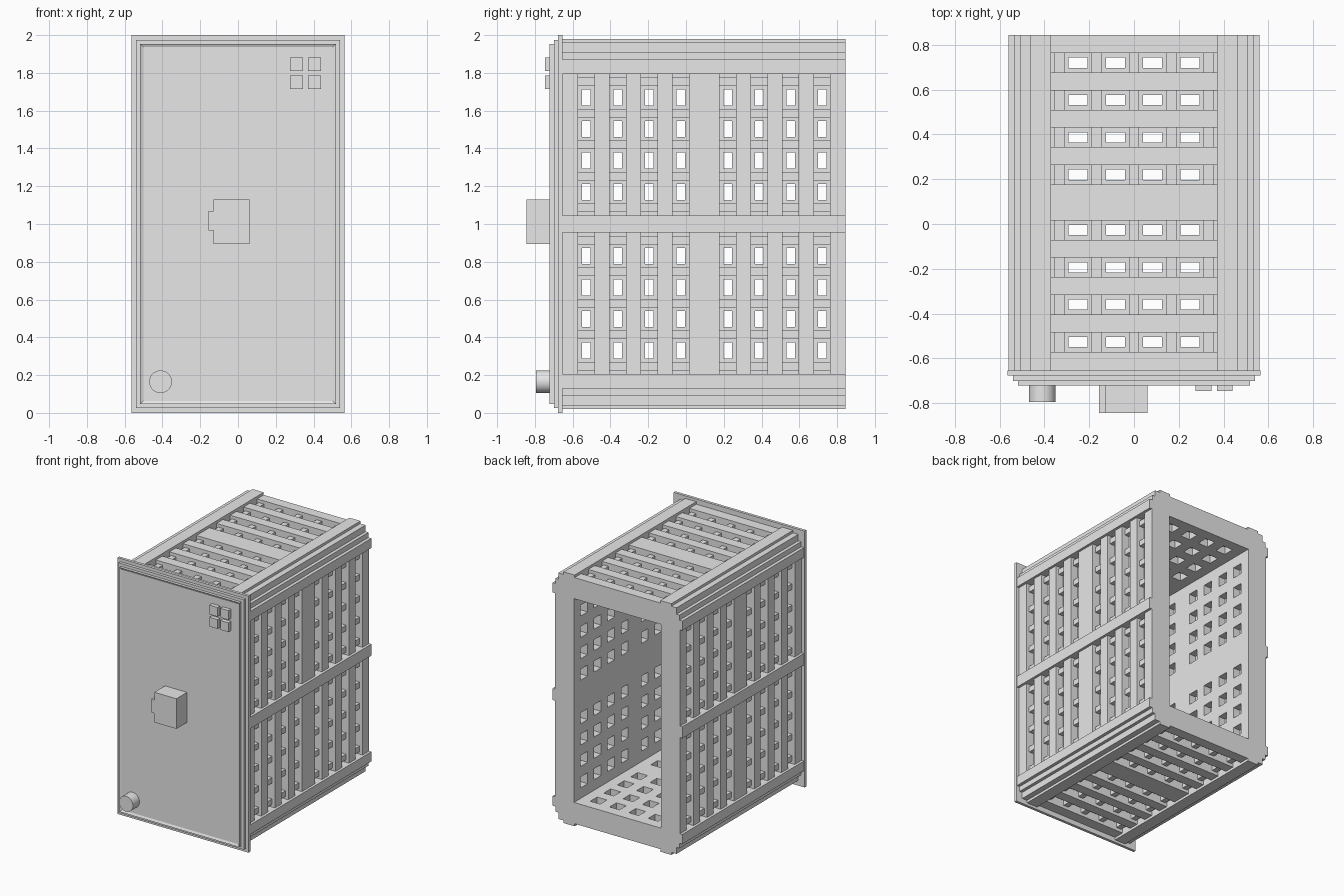
import bpy
import bmesh
from math import pi
from mathutils import Matrix, Vector

if "Cube" in bpy.data.objects:
    bpy.data.objects.remove(bpy.data.objects["Cube"], do_unlink=True)

GREY = bpy.data.materials.new("light_grey")
GREY.use_nodes = True
GREY.diffuse_color = (0.8, 0.8, 0.8, 1)
GREY.node_tree.nodes["Principled BSDF"].inputs["Base Color"].default_value = (0.8, 0.8, 0.8, 1)

FRONT, BACK = -0.655, 0.845
PITCH, HOLE, HALF = 0.1667, 0.085, 0.375
ROWS = [start + i * PITCH for start in (-0.527, 0.22) for i in range(4)]
COLS = [(i - 1.5) * PITCH for i in range(4)]


def finish(bm, name):
    bmesh.ops.recalc_face_normals(bm, faces=bm.faces)
    mesh = bpy.data.meshes.new(name)
    bm.to_mesh(mesh)
    bm.free()
    mesh.materials.append(GREY)
    ob = bpy.data.objects.new(name, mesh)
    bpy.context.collection.objects.link(ob)
    return ob


def add_box(bm, x, y, z):
    lo, hi = Vector((x[0], y[0], z[0])), Vector((x[1], y[1], z[1]))
    size = Matrix.Diagonal((*(hi - lo), 1))
    bmesh.ops.create_cube(bm, size=1, matrix=Matrix.Translation((lo + hi) / 2) @ size)


def box(name, x, y, z):
    bm = bmesh.new()
    add_box(bm, x, y, z)
    return finish(bm, name)


def prism(name, outline, y0, y1):
    """Extrude an x-z outline along y."""
    bm = bmesh.new()
    face = bm.faces.new([bm.verts.new((x, y0, z)) for x, z in outline])
    new = bmesh.ops.extrude_face_region(bm, geom=[face])["geom"]
    verts = [g for g in new if isinstance(g, bmesh.types.BMVert)]
    bmesh.ops.translate(bm, verts=verts, vec=(0, y1 - y0, 0))
    return finish(bm, name)


def spans(centres, width):
    return [(c - width / 2, c + width / 2) for c in centres]


def add_pierced_plate(bm, hole_v, w0, w1):
    """Plate with a grid of rectangular holes, square to w."""
    us = [-HALF] + [e for s in spans(COLS, HOLE) for e in s] + [HALF]
    vs = [FRONT] + [e for s in spans(ROWS, hole_v) for e in s] + [BACK]
    grid = [[bm.verts.new((u, v, w0)) for v in vs] for u in us]
    faces = []
    for i in range(len(us) - 1):
        for j in range(len(vs) - 1):
            if not (i % 2 and j % 2):
                faces.append(bm.faces.new((grid[i][j], grid[i + 1][j],
                                           grid[i + 1][j + 1], grid[i][j + 1])))
    new = bmesh.ops.extrude_face_region(bm, geom=faces)["geom"]
    verts = [g for g in new if isinstance(g, bmesh.types.BMVert)]
    bmesh.ops.translate(bm, verts=verts, vec=(0, 0, w1 - w0))


def vent_panel(name, location, angle):
    """Slatted wall: pierced lining, slats outside, short bars in the slots."""
    bm = bmesh.new()
    add_pierced_plate(bm, HOLE, 0, 0.06)
    add_pierced_plate(bm, 0.045, 0.06, 0.10)
    slots = spans(ROWS, 0.087)
    starts = [FRONT] + [s[1] for s in slots]
    ends = [s[0] for s in slots] + [BACK]
    for v in zip(starts, ends):
        add_box(bm, (-HALF, HALF), v, (0.10, 0.165))
    for v in slots:
        for i in range(-2, 3):
            u = i * PITCH
            add_box(bm, (u - 0.022, u + 0.022), v, (0.10, 0.14))
    bm.transform(Matrix.Translation(location) @ Matrix.Rotation(angle, 4, "Y"))
    return finish(bm, name)


# Slatted walls
vent_panel("top_vent", (0, 0, 1.795), 0)
vent_panel("bottom_vent", (0, 0, 0.205), pi)
for side, sx in (("left", 1), ("right", -1)):
    for level, z in (("lower", 0.58), ("upper", 1.42)):
        vent_panel(f"{side}_{level}_vent", (sx * HALF, 0, z), sx * pi / 2)
    # Rail between the two side panels
    box(f"{side}_middle_rail", sorted((sx * HALF, sx * 0.56)), (FRONT, BACK), (0.955, 1.045))

# Stepped corner posts, as heights above and below the middle
STEPS = [(0.37, 0.795), (0.37, 0.98), (0.465, 0.98), (0.465, 0.96), (0.51, 0.96),
         (0.51, 0.91), (0.535, 0.91), (0.535, 0.87), (0.56, 0.87), (0.56, 0.795)]
for side, sx in (("left", 1), ("right", -1)):
    for level, sz in (("top", 1), ("bottom", -1)):
        prism(f"{side}_{level}_corner", [(sx * x, 1 + sz * z) for x, z in STEPS], FRONT, BACK)

# Stepped front door with a shallow recessed field
box("door_back_plate", (-0.565, 0.565), (-0.677, FRONT), (0, 2))
box("door_middle_plate", (-0.54, 0.54), (-0.70, -0.677), (0.025, 1.975))
bm = bmesh.new()
add_box(bm, (-0.518, 0.518), (-0.722, -0.70), (0.047, 1.953))
bm.normal_update()
field = [f for f in bm.faces if f.normal.y < -0.9]
bmesh.ops.inset_region(bm, faces=field, thickness=0.024)
bmesh.ops.translate(bm, verts=field[0].verts, vec=(0, 0.008, 0))
finish(bm, "door_front_plate")

# Latch block with side tab
prism("latch", [(-0.13, 0.895), (0.06, 0.895), (0.06, 1.13), (-0.13, 1.13),
                (-0.13, 1.07), (-0.157, 1.07), (-0.157, 0.965), (-0.13, 0.965)],
      -0.845, -0.712)

# Four square buttons
for i, x in enumerate((0.31, 0.405)):
    for j, z in enumerate((1.75, 1.845)):
        box(f"button_{i}_{j}", (x - 0.035, x + 0.035), (-0.746, -0.712), (z - 0.036, z + 0.036))

# Round knob
bpy.ops.mesh.primitive_cylinder_add(vertices=32, radius=0.06, depth=0.083,
                                    location=(-0.41, -0.7535, 0.165), rotation=(pi / 2, 0, 0))
knob = bpy.context.object
knob.name = "knob"
knob.data.materials.append(GREY)
bpy.ops.object.shade_smooth_by_angle()
